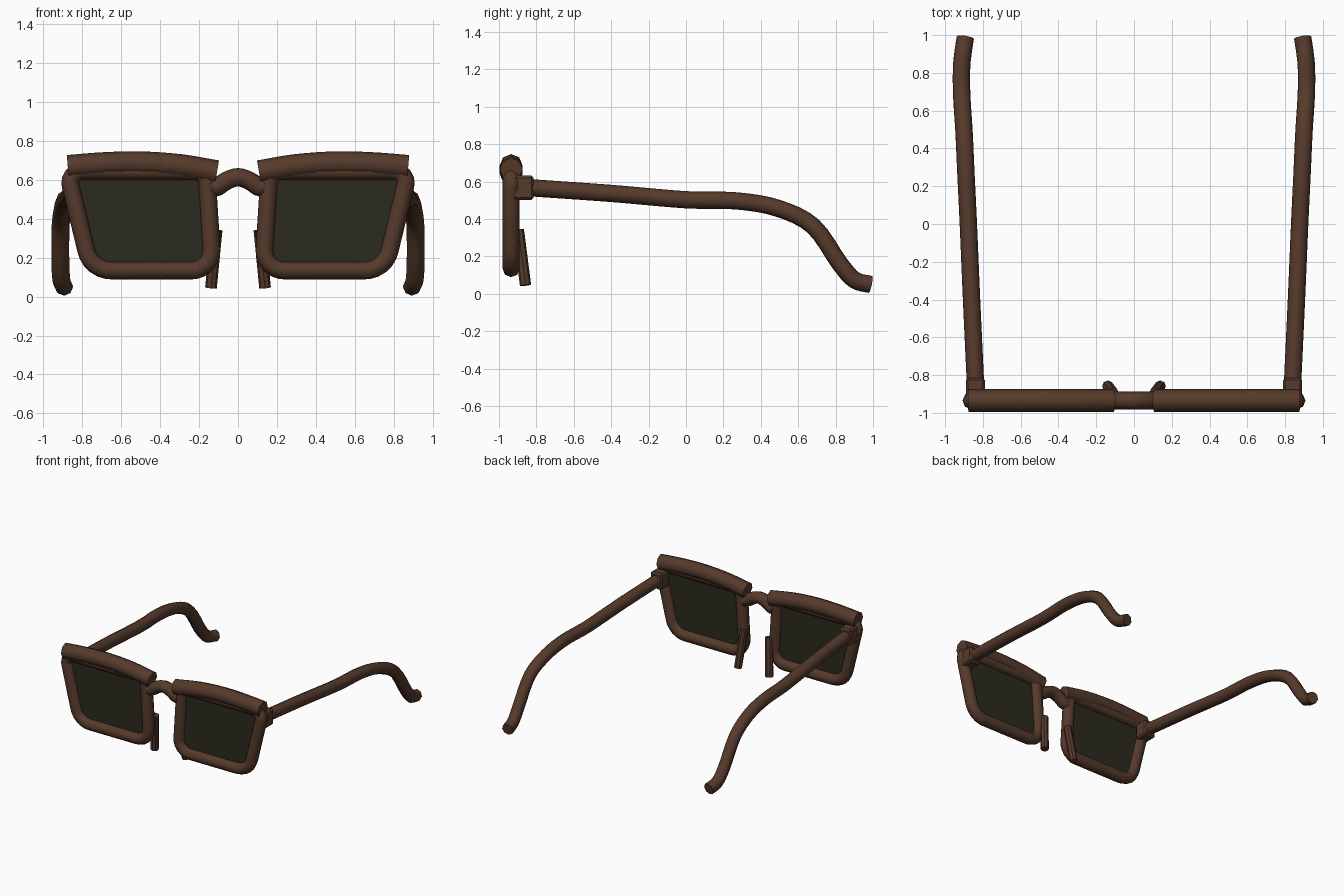
import bpy, bmesh, math
from mathutils import Vector

cube = bpy.data.objects.get("Cube")
if cube:
    bpy.data.objects.remove(cube, do_unlink=True)


def material(name, rgb):
    m = bpy.data.materials.new(name)
    m.use_nodes = True
    m.diffuse_color = (*rgb, 1)
    bsdf = next(n for n in m.node_tree.nodes if n.type == 'BSDF_PRINCIPLED')
    bsdf.inputs["Base Color"].default_value = (*rgb, 1)
    return m


BROWN = material("brown_frame", (0.092, 0.042, 0.024))
DARK = material("dark_olive_lens", (0.024, 0.024, 0.014))
FRONT_Y = -0.935


def finish(bm, name, mat, smooth=True):
    bmesh.ops.recalc_face_normals(bm, faces=bm.faces)
    me = bpy.data.meshes.new(name)
    bm.to_mesh(me)
    bm.free()
    me.materials.append(mat)
    ob = bpy.data.objects.new(name, me)
    bpy.context.collection.objects.link(ob)
    if smooth:
        bpy.ops.object.select_all(action='DESELECT')
        ob.select_set(True)
        bpy.context.view_layer.objects.active = ob
        bpy.ops.object.shade_smooth_by_angle(angle=math.radians(60))


def spline(pts, steps=4):
    """Smooth curve through the given points."""
    p = [Vector(q) for q in pts]
    p = [2 * p[0] - p[1]] + p + [2 * p[-1] - p[-2]]
    out = []
    for a, b, c, d in zip(p, p[1:], p[2:], p[3:]):
        for i in range(steps):
            t = i / steps
            out.append(0.5 * (2 * b + (c - a) * t + (2 * a - 5 * b + 4 * c - d) * t * t
                              + (3 * b - a - 3 * c + d) * t ** 3))
    return out + [p[-2]]


def tube(name, path, radius, side, closed=False, sides=8, smooth=True):
    """Sweep a round section along a path; side fixes its orientation."""
    bm = bmesh.new()
    path = [Vector(p) for p in path]
    n = len(path)
    rings = []
    for i, p in enumerate(path):
        before = path[i - 1] if closed or i else p
        after = path[(i + 1) % n] if closed or i < n - 1 else p
        tan = (after - before).normalized()
        u = Vector(side)
        u = (u - tan * u.dot(tan)).normalized()
        v = tan.cross(u)
        angles = [2 * math.pi * k / sides for k in range(sides)]
        rings.append([bm.verts.new(p + radius * (u * math.cos(a) + v * math.sin(a)))
                      for a in angles])
    for i in range(n if closed else n - 1):
        r, s = rings[i], rings[(i + 1) % n]
        for k in range(sides):
            j = (k + 1) % sides
            bm.faces.new((r[k], r[j], s[j], s[k]))
    if not closed:
        bm.faces.new(rings[0])
        bm.faces.new(rings[-1])
    finish(bm, name, BROWN, smooth)


def rounded_outline(corners, steps=6):
    """Polygon in the front plane with each (x, z, radius) corner rounded."""
    out = []
    for i, (x, z, r) in enumerate(corners):
        c = Vector((x, FRONT_Y, z))
        dirs = []
        for q in (corners[i - 1], corners[(i + 1) % len(corners)]):
            dirs.append((Vector((q[0], FRONT_Y, q[1])) - c).normalized())
        reach = r / math.tan(dirs[0].angle(dirs[1]) / 2)
        a, b = (c + d * reach for d in dirs)
        centre = c + (dirs[0] + dirs[1]).normalized() * math.hypot(r, reach)
        for k in range(steps + 1):
            spoke = (a - centre).lerp(b - centre, k / steps)
            out.append(centre + spoke.normalized() * r)
    return out


RIM = [(0.13, 0.135, 0.10), (0.755, 0.135, 0.13), (0.878, 0.645, 0.06), (0.162, 0.645, 0.06)]
BROW = [(0.875, 0.667), (0.7, 0.681), (0.51, 0.686), (0.3, 0.672), (0.108, 0.64)]
ARM = [(0.84, -0.83, 0.567), (0.86, -0.4, 0.537), (0.877, 0, 0.503), (0.89, 0.27, 0.497),
       (0.9, 0.49, 0.458), (0.912, 0.68, 0.362), (0.913, 0.82, 0.165),
       (0.906, 0.9, 0.075), (0.893, 0.987, 0.05)]

for s, label in ((1, "left"), (-1, "right")):
    # Rim and the lens filling it
    outline = rounded_outline([(s * x, z, r) for x, z, r in RIM])
    tube(label + "_rim", outline, 0.046, (0, 1, 0), closed=True)
    bm = bmesh.new()
    face = bm.faces.new([bm.verts.new(p + Vector((0, -0.004, 0))) for p in outline])
    ext = bmesh.ops.extrude_face_region(bm, geom=[face], use_keep_orig=True)
    verts = [g for g in ext["geom"] if isinstance(g, bmesh.types.BMVert)]
    bmesh.ops.translate(bm, verts=verts, vec=(0, 0.008, 0))
    finish(bm, label + "_lens", DARK, smooth=False)

    # Heavy brow bar along the top of the rim
    tube(label + "_brow_bar", spline([(s * x, FRONT_Y, z) for x, z in BROW]), 0.061, (0, 1, 0))

    # Hinge block
    bm = bmesh.new()
    bmesh.ops.create_cube(bm, size=1)
    bmesh.ops.scale(bm, verts=bm.verts, vec=(0.1, 0.11, 0.13))
    bmesh.ops.translate(bm, verts=bm.verts, vec=(s * 0.84, -0.87, 0.567))
    bmesh.ops.bevel(bm, geom=list(bm.edges), offset=0.012, segments=1, affect='EDGES')
    finish(bm, label + "_hinge", BROWN, smooth=False)

    # Temple arm with its curved ear end
    tube(label + "_arm", spline([(s * x, y, z) for x, y, z in ARM]), 0.046, (1, 0, 0))

    # Nose pad
    tube(label + "_nose_pad", [(s * 0.11, -0.896, 0.342), (s * 0.139, -0.858, 0.046)],
         0.03, (1, 0, 0), smooth=False)

# Arched bridge
bridge = [(-0.135, 0.562), (-0.105, 0.565), (-0.06, 0.595), (0, 0.614),
          (0.06, 0.595), (0.105, 0.565), (0.135, 0.562)]
tube("bridge", spline([(x, FRONT_Y, z) for x, z in bridge]), 0.047, (0, 1, 0))
